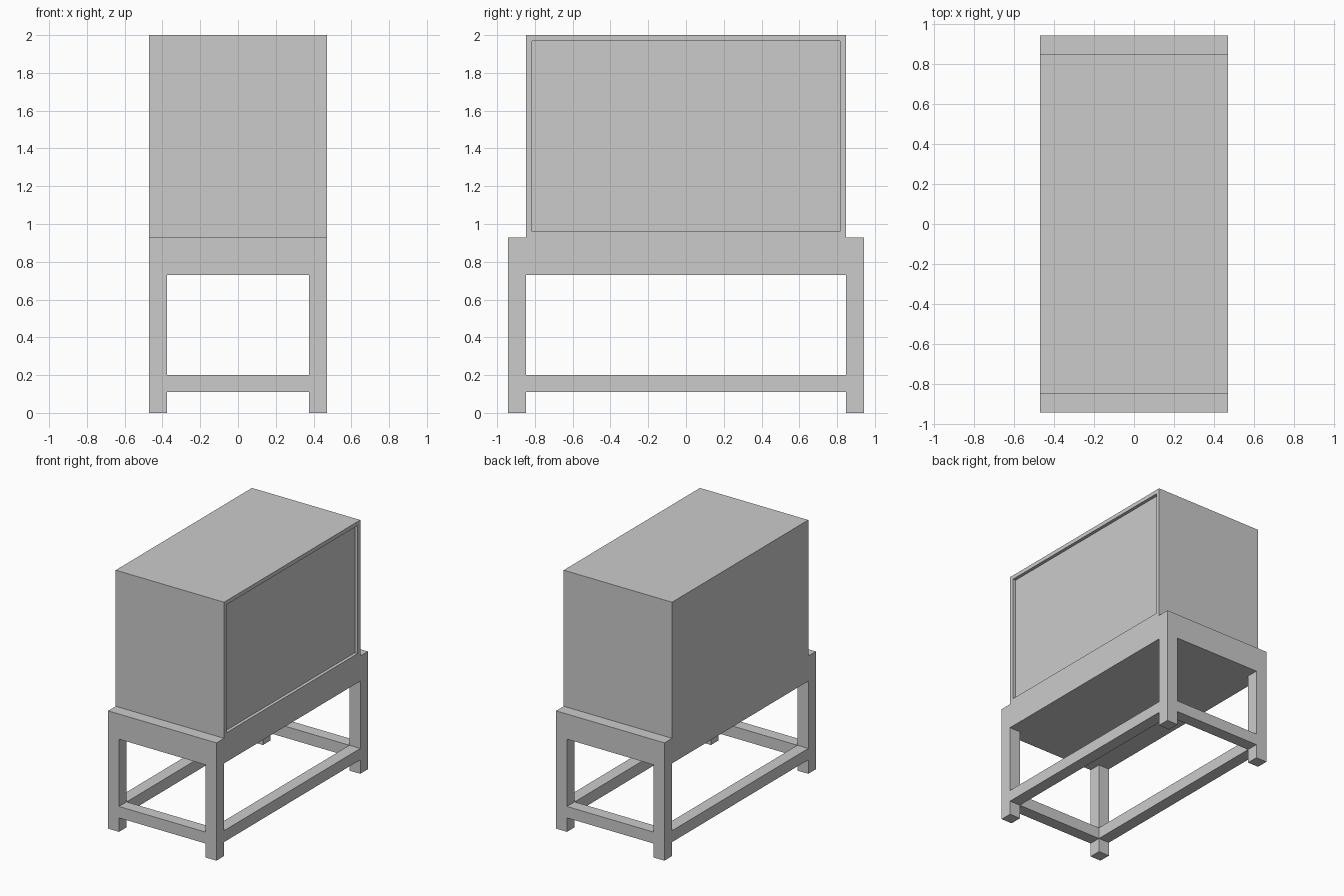
import bpy, bmesh

if "Cube" in bpy.data.objects:
    bpy.data.objects.remove(bpy.data.objects["Cube"])

HX, HY = 0.472, 0.943      # half width and half length of the stand
LEG = 0.095                # leg and stretcher thickness
APRON_Z, STAND_Z = 0.73, 0.928
CAB_Y = HY - LEG           # half length of the cabinet


def box(name, lo, hi):
    bm = bmesh.new()
    bmesh.ops.create_cube(bm, size=1)
    for v in bm.verts:
        v.co = [(a + b) / 2 + c * (b - a) for a, b, c in zip(lo, hi, v.co)]
    mesh = bpy.data.meshes.new(name)
    bm.to_mesh(mesh)
    bm.free()
    obj = bpy.data.objects.new(name, mesh)
    bpy.context.collection.objects.link(obj)
    return obj


# Table top slab of the stand
box("stand_top", (-HX, -HY, APRON_Z), (HX, HY, STAND_Z))

# Four legs at the corners
for sx, side in ((-1, "left"), (1, "right")):
    for sy, end in ((-1, "front"), (1, "back")):
        xs = sorted((sx * HX, sx * (HX - LEG)))
        ys = sorted((sy * HY, sy * (HY - LEG)))
        box(f"{end}_{side}_leg", (xs[0], ys[0], 0), (xs[1], ys[1], APRON_Z))

# Low stretchers between the legs
Z0, Z1 = 0.11, 0.2
for s, side, end in ((-1, "left", "front"), (1, "right", "back")):
    xs = sorted((s * HX, s * (HX - LEG)))
    ys = sorted((s * HY, s * (HY - LEG)))
    box(f"{side}_stretcher", (xs[0], -HY + LEG, Z0), (xs[1], HY - LEG, Z1))
    box(f"{end}_stretcher", (-HX + LEG, ys[0], Z0), (HX - LEG, ys[1], Z1))

# Cabinet with a shallow recessed panel on its right side
cabinet = box("cabinet", (-HX, -CAB_Y, STAND_Z), (HX, CAB_Y, 2))
bm = bmesh.new()
bm.from_mesh(cabinet.data)
bm.normal_update()
panel = [f for f in bm.faces if f.normal.x > 0.9]
bmesh.ops.inset_region(bm, faces=panel, thickness=0.045)
walls = bmesh.ops.inset_region(bm, faces=panel, thickness=0.0, depth=0.0)
for v in panel[0].verts:
    v.co.x -= 0.025
bm.to_mesh(cabinet.data)
bm.free()
